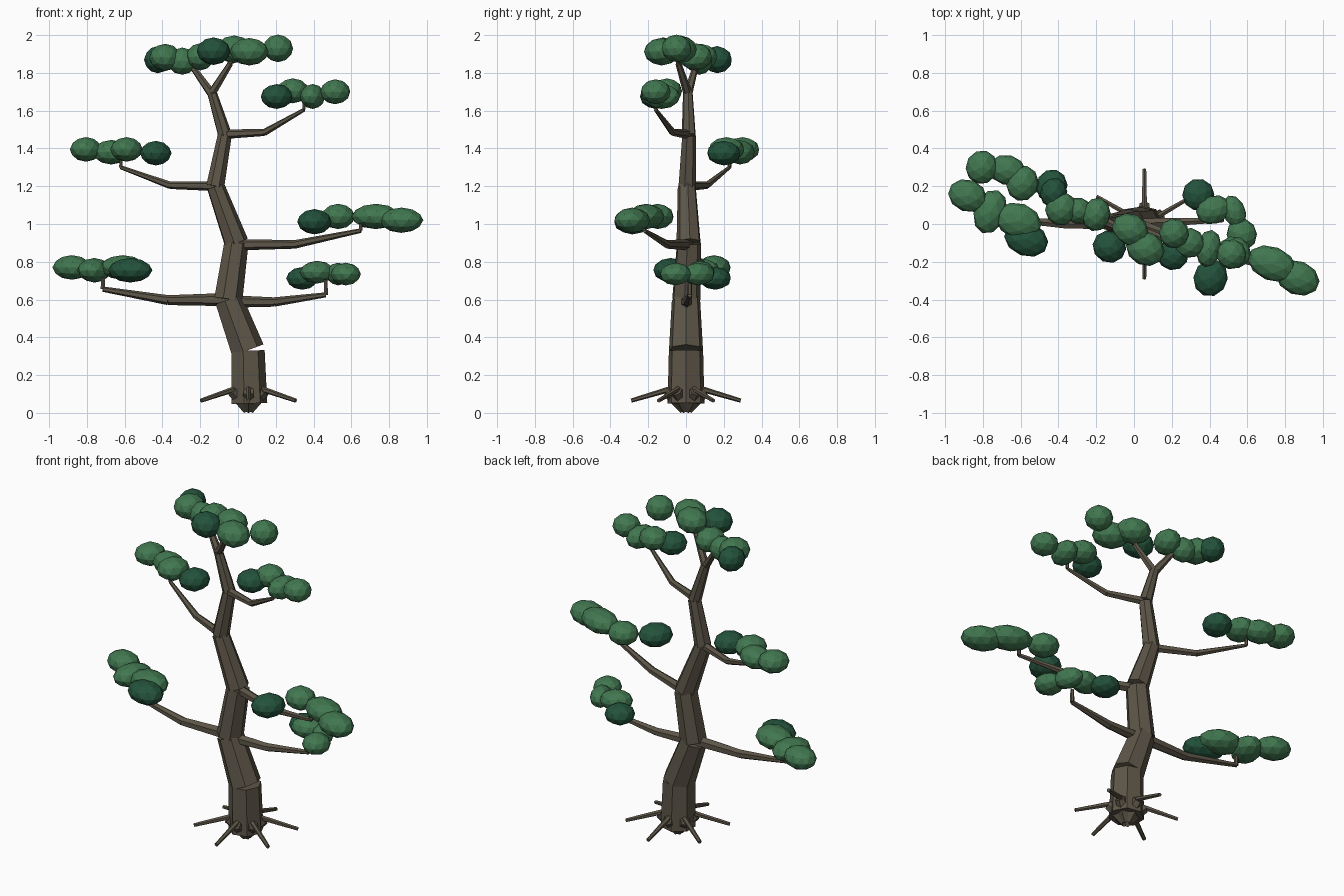
import bpy, bmesh
from math import sin, cos, radians
from mathutils import Vector, Matrix

if "Cube" in bpy.data.objects:
    bpy.data.objects.remove(bpy.data.objects["Cube"], do_unlink=True)


def material(name, rgb):
    mat = bpy.data.materials.new(name)
    mat.use_nodes = True
    color = (*rgb, 1)
    mat.diffuse_color = color
    mat.node_tree.nodes["Principled BSDF"].inputs["Base Color"].default_value = color
    return mat


BARK = material("bark brown", (.11, .092, .065))
LEAF = material("leaf green", (.053, .185, .08))
SHADE = material("deep leaf green", (.017, .085, .045))


def finish(name, bm, mats):
    mesh = bpy.data.meshes.new(name)
    bm.to_mesh(mesh)
    bm.free()
    for mat in mats:
        mesh.materials.append(mat)
    obj = bpy.data.objects.new(name, mesh)
    bpy.context.collection.objects.link(obj)
    return obj


def limb(name, points, radii, sides):
    """Chain of separate tapered cones, square-cut at each joint."""
    bm = bmesh.new()
    for i in range(len(points) - 1):
        a, b = Vector(points[i]), Vector(points[i + 1])
        axis = b - a
        turn = axis.to_track_quat('Z', 'Y').to_matrix().to_4x4()
        bmesh.ops.create_cone(
            bm, cap_ends=True, segments=sides, radius1=radii[i], radius2=radii[i + 1],
            depth=axis.length, matrix=Matrix.Translation((a + b) / 2) @ turn)
    return finish(name, bm, [BARK])


def foliage(name, height, yaw, blobs):
    """Pad of flattened faceted balls; the first ball is the darker one."""
    bm = bmesh.new()
    for i, (x, y, z, rx, ry) in enumerate(blobs):
        place = (Matrix.Translation((x, y, z)) @ Matrix.Rotation(radians(yaw), 4, 'Z')
                 @ Matrix.Diagonal((rx, ry, height, 1)))
        made = bmesh.ops.create_icosphere(bm, subdivisions=2, radius=1, matrix=place)
        for face in {f for v in made["verts"] for f in v.link_faces}:
            face.material_index = 0 if i else 1
    return finish(name, bm, [LEAF, SHADE])


# Trunk
limb("trunk",
     [(.055, 0, .05), (.048, 0, .33), (-.053, 0, .6), (-.01, .015, .9),
      (-.12, .005, 1.2), (-.07, .015, 1.47), (-.14, .01, 1.7)],
     [.1, .093, .077, .066, .049, .038, .026], 7)

# Crown fork
limb("left_fork", [(-.14, .01, 1.69), (-.04, -.04, 1.85), (-.03, -.04, 1.92)],
     [.024, .016, .01], 6)
limb("right_fork", [(-.14, .01, 1.69), (-.24, .05, 1.83), (-.25, .06, 1.87)],
     [.024, .016, .01], 6)

# Roots: stout stub rising from the base, then a thin sloping tip
for k in range(6):
    a = radians(30 + 60 * k)

    def out(r, z):
        return (.055 + r * cos(a), r * sin(a), z)
    limb(f"root_{k + 1}", [out(0, .032), out(.1, .115)], [.042, .03], 6)
    limb(f"root_tip_{k + 1}", [out(.07, .13), out(.29, .065)], [.016, .011], 6)

# Branches, each ending in an upright twig
BRANCHES = {
    "lower_right_branch": ([(-.05, 0, .6), (-.37, 0, .597), (-.715, .03, .655)], .035),
    "lower_left_branch": ([(-.04, 0, .59), (.19, .01, .587), (.465, .02, .625)], .033),
    "middle_left_branch": ([(-.01, .015, .89), (.3, -.1, .892), (.65, -.22, .965)], .03),
    "middle_right_branch": ([(-.11, 0, 1.2), (-.36, .11, 1.205), (-.62, .23, 1.3)], .026),
    "upper_left_branch": ([(-.07, .01, 1.475), (.14, -.07, 1.485), (.35, -.16, 1.605)], .025),
}
for name, (path, r) in BRANCHES.items():
    twig = Vector(path[-1]) + Vector((0, 0, .08))
    limb(name, path + [twig], [r, r * .75, r * .4, r * .3], 6)

# Foliage pads
foliage("lower_right_foliage", .065, -20,
        [(-.57, -.08, .755, .12, .09), (-.61, .015, .77, .125, .095),
         (-.76, .065, .755, .085, .12), (-.88, .15, .77, .105, .085)])
foliage("lower_left_foliage", .06, 20,
        [(.34, .155, .712, .085, .085), (.42, .075, .745, .095, .075),
         (.53, .065, .735, .06, .09), (.57, -.055, .735, .08, .085)])
foliage("middle_left_foliage", .067, -22,
        [(.405, -.285, 1.012, .09, .1), (.53, -.15, 1.04, .09, .085),
         (.73, -.21, 1.04, .135, .09), (.865, -.285, 1.02, .12, .09)])
foliage("middle_right_foliage", .065, -15,
        [(-.435, .2, 1.375, .083, .09), (-.59, .215, 1.395, .085, .095),
         (-.67, .285, 1.38, .1, .08), (-.805, .3, 1.395, .085, .09)])
foliage("upper_left_foliage", .066, -10,
        [(.205, -.16, 1.675, .085, .085), (.29, -.1, 1.705, .085, .08),
         (.395, -.13, 1.675, .066, .1), (.515, -.16, 1.7, .08, .08)])
foliage("crown_right_foliage", .072, -15,
        [(-.425, .165, 1.87, .072, .08), (-.385, .08, 1.882, .085, .09),
         (-.295, .07, 1.862, .08, .07), (-.2, .05, 1.885, .075, .09)])
foliage("crown_left_foliage", .073, -25,
        [(-.13, -.12, 1.915, .09, .085), (-.02, -.03, 1.925, .1, .085),
         (.06, -.13, 1.912, .105, .09), (.212, -.05, 1.93, .08, .08)])
